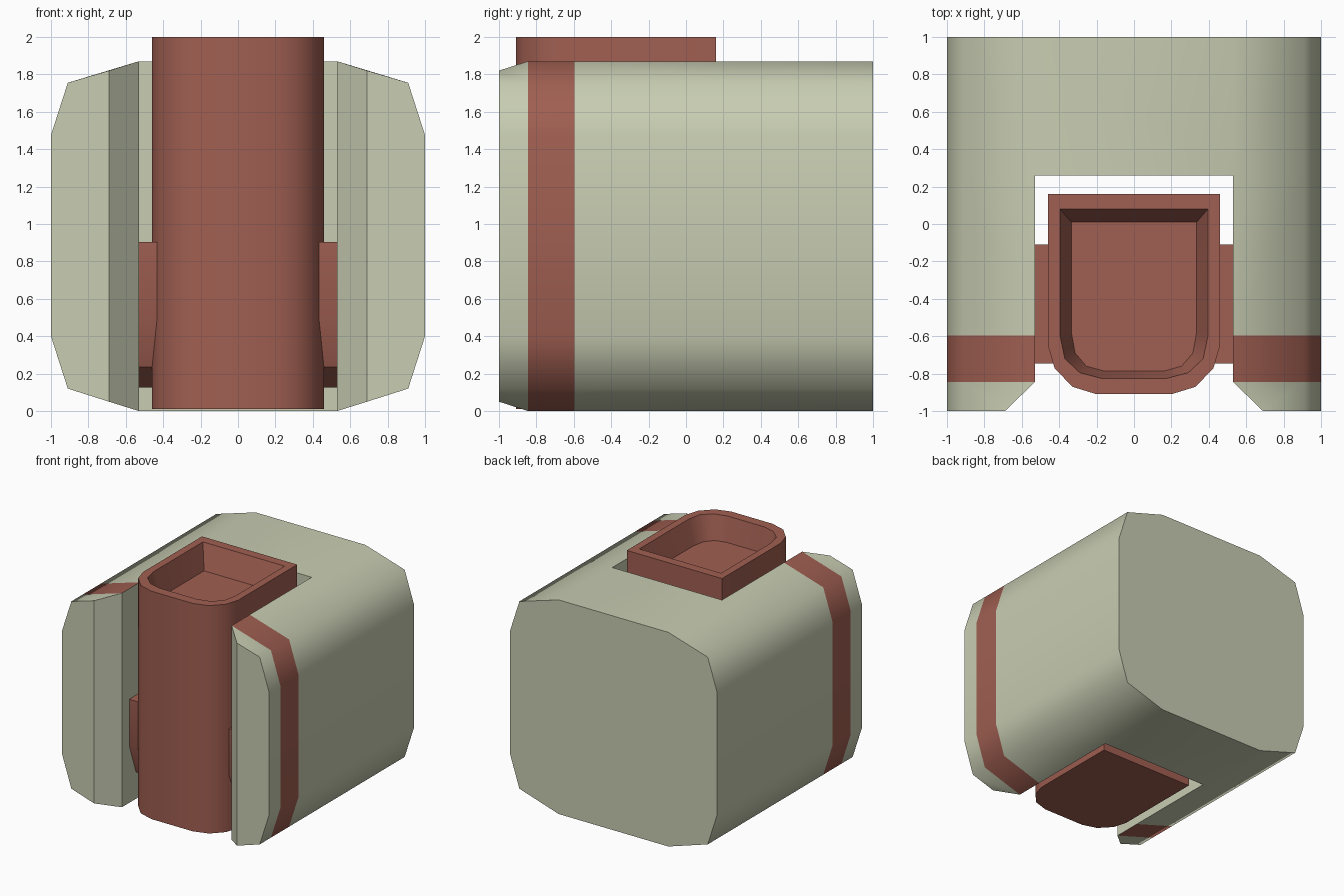
import bpy, bmesh, math

if "Cube" in bpy.data.objects:
    bpy.data.objects.remove(bpy.data.objects["Cube"])


def material(name, rgb):
    m = bpy.data.materials.new(name)
    m.diffuse_color = (*rgb, 1)
    m.use_nodes = True
    m.node_tree.nodes["Principled BSDF"].inputs["Base Color"].default_value = m.diffuse_color
    return m


SAGE = material("pale_sage", (0.578, 0.61, 0.445))
RED = material("brick_red", (0.352, 0.114, 0.083))


def finish(bm, name, mats, angle):
    bmesh.ops.recalc_face_normals(bm, faces=bm.faces)
    me = bpy.data.meshes.new(name)
    bm.to_mesh(me)
    bm.free()
    for m in mats:
        me.materials.append(m)
    ob = bpy.data.objects.new(name, me)
    bpy.context.collection.objects.link(ob)
    bpy.ops.object.select_all(action='DESELECT')
    ob.select_set(True)
    bpy.context.view_layer.objects.active = ob
    bpy.ops.object.shade_smooth_by_angle(angle=math.radians(angle))
    return ob


# Body: rounded block lofted along y, with an open slot in the front
def side_ring(bm, s, y, inner_x, drop):
    pts = [(inner_x, 1.87 - drop), (0.91, 1.755), (1, 1.475),
           (1, 0.4), (0.91, 0.12), (inner_x, drop)]
    return [bm.verts.new((s * x, y, z)) for x, z in pts]


bm = bmesh.new()
stations = [(-1, 0.69, 0.05), (-0.845, 0.53, 0), (-0.595, 0.53, 0), (0.26, 0.53, 0), (1, 0.53, 0)]
sides = {}
for s in (1, -1):
    rings = [side_ring(bm, s, *st) for st in stations]
    sides[s] = rings
    for k in range(4):
        a, b = rings[k], rings[k + 1]
        for i in range(5):
            f = bm.faces.new((a[i], a[i + 1], b[i + 1], b[i]))
            f.material_index = 1 if k == 1 else 0  # painted band
        if k < 3:  # slot wall and its front chamfer
            bm.faces.new((a[5], a[0], b[0], b[5]))
    bm.faces.new(rings[0])
r, l = sides[1], sides[-1]
for i in (0, 5):  # top and bottom behind the slot
    bm.faces.new((r[3][i], r[4][i], l[4][i], l[3][i]))
bm.faces.new((r[3][0], r[3][5], l[3][5], l[3][0]))  # slot back wall
bm.faces.new(r[4] + l[4][::-1])  # back face
body = finish(bm, "body_block", [SAGE, RED], 60)
for p in body.data.polygons:  # end faces and chamfers stay flat
    if abs(p.normal.y) > 0.3:
        p.use_smooth = False


# Insert: round-fronted column with a recess in its top
def loop(bm, half, z):
    pts = half + [(-x, y) for x, y in reversed(half)]
    return [bm.verts.new((x, y, z)) for x, y in pts]


outer = [(0.46, 0.16), (0.46, -0.65), (0.425, -0.77), (0.33, -0.87), (0.2, -0.91)]
rim = [(0.395, 0.08), (0.395, -0.6), (0.37, -0.72), (0.29, -0.795), (0.175, -0.825)]
floor = [(0.335, 0.01), (0.335, -0.58), (0.315, -0.69), (0.255, -0.76), (0.165, -0.785)]
bm = bmesh.new()
loops = [loop(bm, outer, 0.01), loop(bm, outer, 2), loop(bm, rim, 2), loop(bm, floor, 1.79)]
for a, b in zip(loops, loops[1:]):
    n = len(a)
    for i in range(n):
        j = (i + 1) % n
        bm.faces.new((a[i], a[j], b[j], b[i]))
bm.faces.new(loops[0])
bm.faces.new(loops[-1])
finish(bm, "column_insert", [RED], 40)

# Side lugs: flat-topped plates with an arched underside
arch = [(-0.1, 0.905), (-0.745, 0.905)]
for k in range(5):
    t = math.pi * k / 4
    arch.append((-0.4275 - 0.3175 * math.cos(t), 0.5 - 0.375 * math.sin(t)))
arch[0] = (arch[-1][0], 0.905)
for s, label in ((1, "right"), (-1, "left")):
    bm = bmesh.new()
    a = [bm.verts.new((s * 0.42, y, z)) for y, z in arch]
    b = [bm.verts.new((s * 0.529, y, z)) for y, z in arch]
    n = len(a)
    for i in range(n):
        j = (i + 1) % n
        bm.faces.new((a[i], a[j], b[j], b[i]))
    bm.faces.new(a)
    bm.faces.new(b)
    finish(bm, "lug_" + label, [RED], 20)
